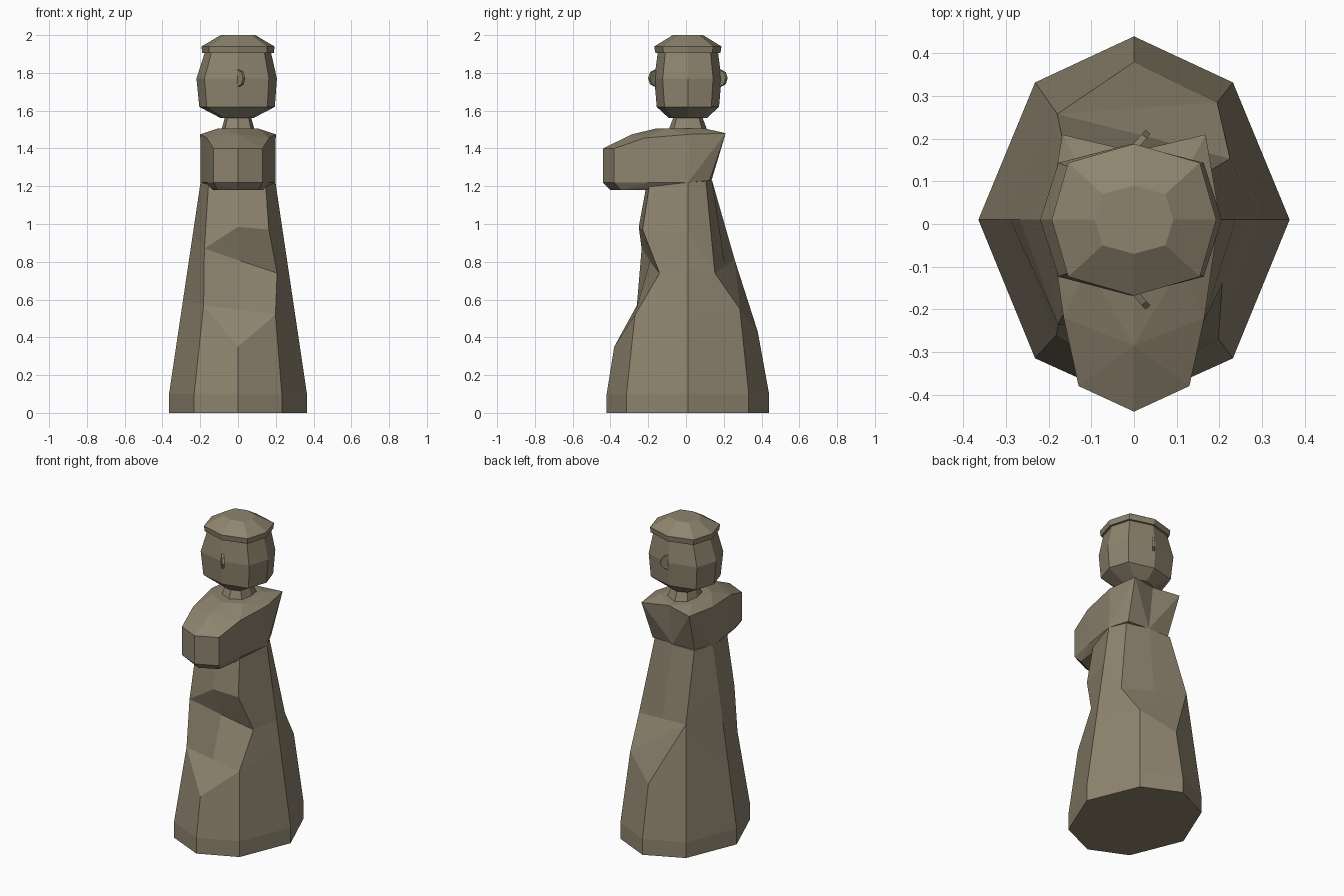
import bpy, bmesh, math
from mathutils import Matrix, Vector

if "Cube" in bpy.data.objects:
    bpy.data.objects.remove(bpy.data.objects["Cube"])

stone = bpy.data.materials.new("weathered_stone")
stone.diffuse_color = (0.27, 0.23, 0.158, 1)
stone.use_nodes = True
stone.node_tree.nodes["Principled BSDF"].inputs["Base Color"].default_value = stone.diffuse_color


def finish(bm, name):
    bmesh.ops.recalc_face_normals(bm, faces=bm.faces)
    me = bpy.data.meshes.new(name)
    bm.to_mesh(me)
    bm.free()
    me.materials.append(stone)
    ob = bpy.data.objects.new(name, me)
    bpy.context.collection.objects.link(ob)
    return ob


def loft(rings, name):
    """Skin a list of equal-length rings and cap both ends."""
    bm = bmesh.new()
    vs = [[bm.verts.new(p) for p in r] for r in rings]
    n = len(vs[0])
    for a, b in zip(vs, vs[1:]):
        for i in range(n):
            j = (i + 1) % n
            bm.faces.new((a[i], a[j], b[j], b[i]))
    bm.faces.new(vs[0][::-1])
    bm.faces.new(vs[-1])
    bmesh.ops.remove_doubles(bm, verts=bm.verts, dist=0.001)
    return finish(bm, name)


def oct_ring(rx, ry, z, cx=0.0, cy=0.01):
    """Squarish octagon with a corner on each axis."""
    shape = [(1, 0), (.8, .75), (0, 1), (-.8, .75), (-1, 0), (-.8, -.75), (0, -1), (.8, -.75)]
    return [(cx + rx * a, cy + ry * b, z) for a, b in shape]


# Robe: eight columns of corners, repeated points are welded into triangles
def column(*pts):
    # each entry is (point, repeat count)
    return [p for p, k in pts for _ in range(k)]


def side(s):
    return [(s * (.365 - .168 * max(0, z - .1) / 1.13), .01, z)
            for z in (0, .1, .5, .6, .76, .95, 1.23)]


front = column(((0, -.42, 0), 1), ((0, -.42, .1), 1), ((0, -.38, .35), 1),
               ((.01, -.265, .545), 1), ((.012, -.19, .805), 1),
               ((0, -.25, .985), 1), ((0, -.205, 1.23), 1))
front_right = column(((.232, -.315, 0), 1), ((.232, -.315, .1), 1), ((.198, -.27, .52), 2),
                     ((.207, -.14, .74), 1), ((.163, -.23, .97), 1), ((.145, -.19, 1.23), 1))
front_left = column(((-.232, -.315, 0), 1), ((-.232, -.315, .1), 1), ((-.182, -.26, .57), 2),
                    ((-.178, -.235, .87), 2), ((-.155, -.19, 1.23), 1))
back = column(((0, .44, 0), 1), ((0, .44, .1), 1), ((0, .38, .43), 1),
              ((.007, .272, .68), 1), ((.022, .207, .775), 2), ((0, .138, 1.23), 1))
back_right = column(((.232, .332, 0), 1), ((.232, .332, .1), 1), ((.195, .285, .55), 2),
                    ((.225, .153, .74), 2), ((.145, .105, 1.23), 1))
back_left = column(((-.232, .332, 0), 1), ((-.232, .332, .1), 1), ((-.18, .258, .81), 4),
                   ((-.155, .138, 1.23), 1))
cols = [side(1), back_right, back, back_left, side(-1), front_left, front, front_right]
loft(list(zip(*cols)), "robe")

# Shoulders and folded sleeves: half hull, mirrored
half = [(.168, .21, 1.48), (0, .17, 1.49), (.148, .125, 1.23), (0, .135, 1.23),
        (.2, .02, 1.475), (.198, .01, 1.22), (.165, -.22, 1.455), (.165, -.2, 1.22),
        (.13, -.38, 1.40), (0, -.44, 1.40), (.13, -.38, 1.22), (0, -.44, 1.22),
        (.11, -.345, 1.18), (0, -.4, 1.18), (.13, -.2, 1.18), (0, -.2, 1.18),
        (0, -.285, 1.475), (.11, -.1, 1.505), (.11, .1, 1.505), (0, -.16, 1.505)]
bm = bmesh.new()
for p in half:
    bm.verts.new(p)
bmesh.ops.convex_hull(bm, input=bm.verts)
inner = [f for f in bm.faces if all(abs(v.co.x) < .001 for v in f.verts)]
bmesh.ops.delete(bm, geom=inner, context='FACES')
loose = [v for v in bm.verts if not v.link_faces]
bmesh.ops.delete(bm, geom=loose, context='VERTS')
copy = bmesh.ops.duplicate(bm, geom=bm.verts[:] + bm.edges[:] + bm.faces[:])["geom"]
for v in copy:
    if isinstance(v, bmesh.types.BMVert):
        v.co.x *= -1
bmesh.ops.remove_doubles(bm, verts=bm.verts, dist=.001)
finish(bm, "shoulders_and_sleeves")

# Neck, head and cap
loft([oct_ring(.09, .105, 1.49), oct_ring(.068, .075, 1.57)], "neck")
loft([oct_ring(.085, .1, 1.56, -.005), oct_ring(.2, .165, 1.62, -.005),
      oct_ring(.213, .178, 1.77, -.007), oct_ring(.172, .158, 1.92)], "head")
loft([oct_ring(.19, .172, 1.905), oct_ring(.193, .178, 1.94),
      oct_ring(.092, .08, 2.0)], "cap")

# Ears: thin discs standing out at the front and back of the head
for s, label in ((-1, "front_ear"), (1, "back_ear")):
    bm = bmesh.new()
    normal = Vector((.75, -s * .66, 0))
    m = Matrix.Translation((.003, .01 + s * .172, 1.772)) @ \
        normal.to_track_quat('Z', 'Y').to_matrix().to_4x4()
    bmesh.ops.create_cone(bm, cap_ends=True, segments=8, radius1=.045, radius2=.045,
                          depth=.015, matrix=m)
    finish(bm, label)
